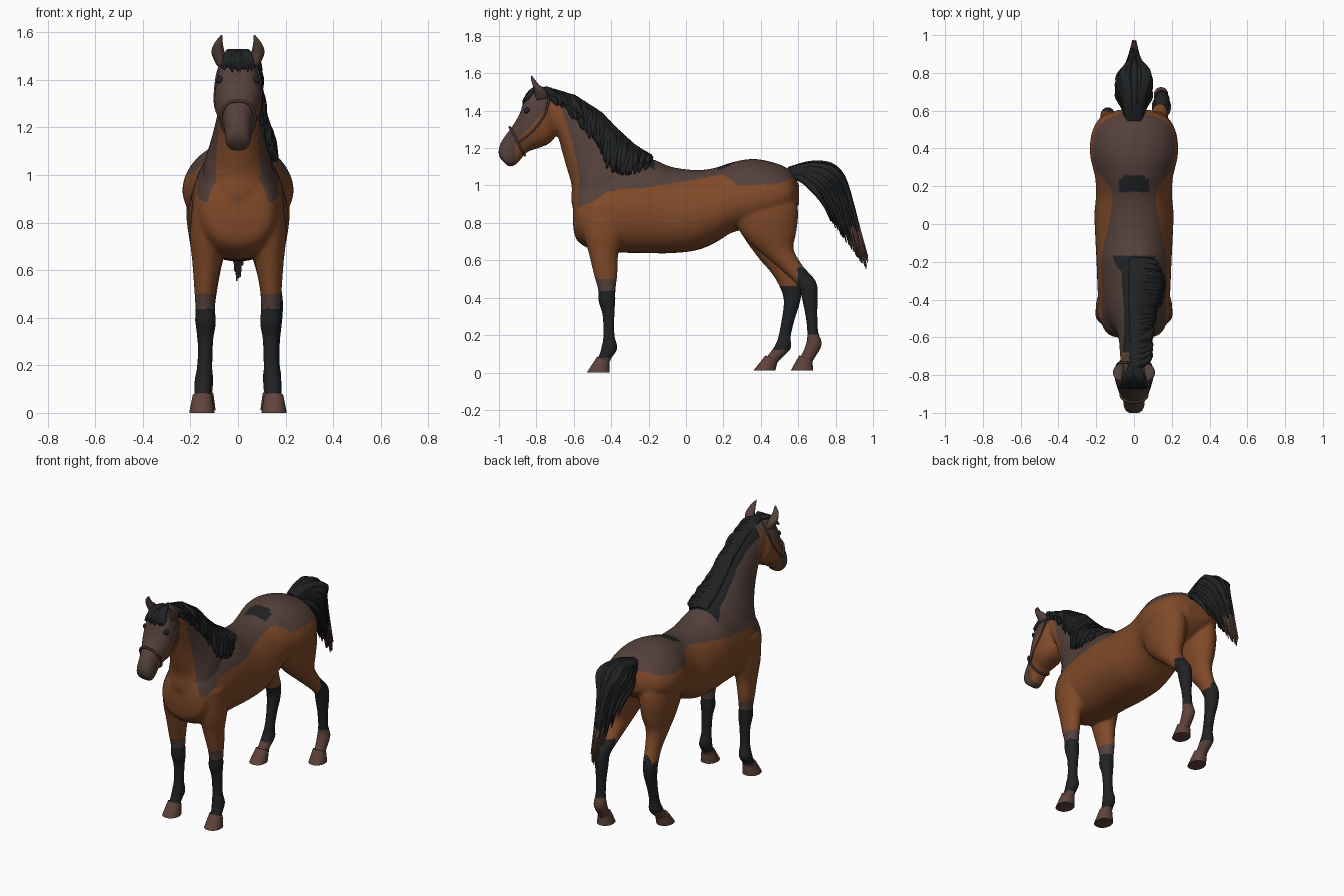
import bpy, bmesh, math, random
random.seed(4)


def mat(name, rgb):
    m = bpy.data.materials.new(name)
    m.diffuse_color = (*rgb, 1)
    return m


BAY = mat("bay coat", (0.215, 0.068, 0.022))
BROWN = mat("dark brown coat", (0.088, 0.051, 0.043))
BLACK = mat("black hair", (0.014, 0.016, 0.017))
HOOF = mat("hoof brown", (0.115, 0.056, 0.044))
STRAP = mat("halter leather", (0.065, 0.038, 0.032))


def catmull(pts, sub=4):
    out, n = [], len(pts)
    for i in range(n - 1):
        q = (pts[max(i - 1, 0)], pts[i], pts[i + 1], pts[min(i + 2, n - 1)])
        for k in range(sub):
            t = k / sub
            out.append(tuple(.5 * (2 * b + (c - a) * t + (2 * a - 5 * b + 4 * c - d) * t * t
                                   + (3 * b - a - 3 * c + d) * t ** 3) for a, b, c, d in zip(*q)))
    return out + [tuple(pts[-1])]


def lerp(tab, v):
    """Piecewise linear lookup in rows (key, values...)."""
    if v <= tab[0][0]:
        return tab[0][1:]
    for a, b in zip(tab, tab[1:]):
        if v <= b[0]:
            f = (v - a[0]) / (b[0] - a[0])
            return tuple(p + (q - p) * f for p, q in zip(a[1:], b[1:]))
    return tab[-1][1:]


def ring(s, n, side, egg, e):
    """Cross-section between outline points (y,z) and (y,z), half width w, centre x."""
    ya, za, yb, zb, w, x = s
    pts = []
    for i in range(n):
        a = 2 * math.pi * i / n
        c, sn = math.cos(a), math.sin(a)
        px = math.copysign(abs(sn) ** e, sn) * w * (1 - egg * c)
        pts.append((side * (x + px), (ya + yb) / 2 + c * (ya - yb) / 2, (za + zb) / 2 + c * (za - zb) / 2))
    return pts


def loft(bm, st, side=1, egg=0.0, e=1.0, n=28, sub=4):
    st = [tuple(s) if len(s) == 6 else (*s, 0) for s in st]
    rings = [[bm.verts.new(p) for p in ring(s, n, side, egg, e)] for s in catmull(st, sub)]
    for a, b in zip(rings, rings[1:]):
        for i in range(n):
            bm.faces.new((a[i], a[(i + 1) % n], b[(i + 1) % n], b[i]))
    bm.faces.new(rings[0])
    bm.faces.new(rings[-1])


def add(name, mesh, mats):
    ob = bpy.data.objects.new(name, mesh)
    bpy.context.collection.objects.link(ob)
    for m in mats:
        if m.name not in [k.name for k in mesh.materials if k]:
            mesh.materials.append(m)
    mesh.polygons.foreach_set("use_smooth", [True] * len(mesh.polygons))
    return ob


def from_bm(name, bm, mats):
    bmesh.ops.recalc_face_normals(bm, faces=bm.faces)
    me = bpy.data.meshes.new(name)
    bm.to_mesh(me)
    bm.free()
    return add(name, me, mats)


def baked(ob):
    bpy.context.view_layer.update()
    return bpy.data.meshes.new_from_object(ob.evaluated_get(bpy.context.evaluated_depsgraph_get()))


def strands(name, paths, mats, closed=False):
    """Tapered tubes through points (x,y,z,radius)."""
    cu = bpy.data.curves.new(name, 'CURVE')
    cu.dimensions, cu.bevel_depth, cu.bevel_resolution, cu.use_fill_caps = '3D', 1.0, 1, True
    for path in paths:
        pts = path if closed else catmull(path)
        sp = cu.splines.new('POLY')
        sp.points.add(len(pts) - 1)
        for p, q in zip(sp.points, pts):
            p.co, p.radius = (*q[:3], 1), max(q[3], .001)
        sp.use_cyclic_u = closed
    tmp = bpy.data.objects.new("tmp", cu)
    bpy.context.collection.objects.link(tmp)
    me = baked(tmp)
    bpy.data.objects.remove(tmp)
    me.name = name
    me.materials.clear()
    return add(name, me, mats)


# Body: overlapping lofts fused into one skin
bm = bmesh.new()
loft(bm, [(-.605, .92, -.605, .8, .06), (-.575, 1.02, -.585, .71, .14), (-.48, 1.08, -.5, .655, .18),
          (-.36, 1.13, -.38, .642, .19), (-.2, 1.145, -.2, .638, .197), (-.08, 1.1, -.08, .638, .203),
          (.05, 1.083, .05, .652, .208), (.15, 1.093, .15, .69, .2), (.25, 1.125, .25, .75, .205),
          (.36, 1.142, .36, .77, .23), (.47, 1.122, .47, .8, .225), (.56, 1.08, .56, .85, .18),
          (.605, 1.0, .605, .9, .08)], egg=.12, e=.9, n=40)
# neck
loft(bm, [(-.16, 1.1, -.5, .72, .15), (-.26, 1.18, -.605, .88, .145), (-.36, 1.27, -.612, 1.0, .115),
          (-.46, 1.37, -.64, 1.1, .09), (-.57, 1.45, -.665, 1.19, .078), (-.68, 1.505, -.69, 1.27, .074),
          (-.77, 1.51, -.75, 1.33, .065)], egg=.15)
# head
loft(bm, [(-.74, 1.515, -.7, 1.36, .06), (-.82, 1.51, -.695, 1.27, .088), (-.865, 1.455, -.735, 1.222, .098),
          (-.887, 1.39, -.79, 1.2, .096), (-.92, 1.33, -.845, 1.18, .076), (-.96, 1.275, -.875, 1.15, .06),
          (-.992, 1.225, -.905, 1.115, .056), (-1.003, 1.175, -.94, 1.1, .05), (-.99, 1.14, -.96, 1.11, .03)], e=.78)
# legs: the right hind stands further back than the left
foreleg = [(-.56, .9, -.3, .9, .065, .125), (-.55, .75, -.33, .75, .072, .13), (-.518, .63, -.362, .63, .06, .132),
           (-.492, .52, -.367, .52, .046, .138), (-.47, .44, -.377, .44, .041, .138), (-.468, .38, -.378, .38, .044, .136),
           (-.447, .31, -.382, .31, .034, .137), (-.442, .2, -.382, .2, .032, .14), (-.45, .145, -.366, .13, .039, .144),
           (-.462, .1, -.396, .08, .035, .148), (-.485, .06, -.415, .04, .035, .15)]
thigh = [(.27, .95, .58, .95, .09, .12), (.265, .82, .6, .86, .1, .118), (.31, .72, .588, .74, .085, .12)]
hind_right = thigh + [(.43, .615, .575, .66, .06, .125), (.53, .53, .625, .57, .046, .135), (.6, .46, .695, .488, .041, .148),
                      (.618, .4, .704, .41, .04, .148), (.637, .31, .702, .31, .032, .146), (.648, .22, .707, .22, .031, .144),
                      (.643, .16, .727, .15, .039, .143), (.62, .1, .69, .08, .035, .143), (.595, .06, .665, .04, .035, .143)]
hind_left = thigh + [(.385, .615, .562, .65, .06, .125), (.465, .52, .58, .55, .046, .13), (.512, .43, .618, .458, .041, .138),
                     (.522, .37, .61, .375, .04, .138), (.512, .29, .582, .285, .032, .138), (.495, .2, .56, .19, .031, .14),
                     (.478, .15, .562, .13, .039, .142), (.44, .095, .51, .075, .035, .143), (.41, .06, .48, .04, .035, .143)]
for st, side in ((foreleg, 1), (foreleg, -1), (hind_right, 1), (hind_left, -1)):
    loft(bm, st, side)
skin = from_bm("skin", bm, [])
rm = skin.modifiers.new("fuse", 'REMESH')
rm.mode, rm.voxel_size = 'VOXEL', .009
sm = skin.modifiers.new("soften", 'SMOOTH')
sm.factor, sm.iterations = .5, 6
me = baked(skin)
bpy.data.objects.remove(skin)
me.name = "horse_body"
me.materials.clear()
body = add("horse_body", me, [BAY, BROWN, BLACK, HOOF])

# Coat zones, as rules on the face centre
SADDLE = [(-.62, .87), (-.5, .91), (-.42, .97), (-.2, .99), (.2, 1.06), (.28, 1.0), (.5, 1.01), (.6, 1.05)]
THROAT = [(.88, -.585), (1.05, -.57), (1.2, -.6), (1.4, -.66), (1.5, -.72)]
CREST = [(-.74, 1.52), (-.57, 1.455), (-.46, 1.375), (-.36, 1.275), (-.26, 1.19), (-.17, 1.14)]


def coat(x, y, z):
    if z < .6 and y > .3:
        if z < (.2 if x > 0 else .12):
            return 3
        return 2 if z < (.44 if x > 0 else .46) or (y > .595 and z < .56) else 0
    if z < .5:
        return 3 if z < .08 else 2 if z < .44 else 1
    if y < -.68 and z > 1.05:
        return 1 if y < -.91 or z > 1.22 + 1.1 * (y + .92) else 0
    if y < -.17 and z > lerp(CREST, y)[0] - .055:
        return 2
    if .17 < y < .26 and abs(x) < (.08 if y < .24 else .06) and z > 1.0:
        return 2
    return 1 if z > lerp(SADDLE, y)[0] and y > lerp(THROAT, z)[0] else 0


for p in me.polygons:
    p.material_index = coat(*p.center)

# Hooves
for name, st, side in (
        ("front_hoof_right", [(-.475, .085, -.408, .06, .041, .15), (-.53, 0, -.408, 0, .053, .152)], 1),
        ("front_hoof_left", [(-.475, .085, -.408, .06, .041, .15), (-.53, 0, -.408, 0, .053, .152)], -1),
        ("hind_hoof_right", [(.605, .092, .675, .067, .04, .143), (.56, .01, .68, .01, .051, .145)], 1),
        ("hind_hoof_left", [(.425, .092, .492, .067, .04, .143), (.36, .01, .478, .01, .051, .145)], -1)):
    bm = bmesh.new()
    loft(bm, st, side, e=.85)
    from_bm(name, bm, [HOOF]).data.set_sharp_from_angle(angle=math.radians(40))

# Ears and eyes
for side, label in ((1, "right"), (-1, "left")):
    bm = bmesh.new()
    loft(bm, [(-.8, 1.455, -.735, 1.47, .022, .068), (-.812, 1.51, -.75, 1.51, .028, .083),
              (-.826, 1.555, -.787, 1.54, .02, .083), (-.83, 1.588, -.82, 1.583, .004, .07)], side, n=16)
    from_bm("ear_" + label, bm, [BROWN])
    bm = bmesh.new()
    bmesh.ops.create_uvsphere(bm, u_segments=16, v_segments=10, radius=.017)
    bmesh.ops.translate(bm, verts=bm.verts, vec=(side * .074, -.85, 1.4))
    from_bm("eye_" + label, bm, [BLACK])

# Halter: noseband and cheek straps
nose = ring((-.943, 1.312, -.862, 1.162, .071, 0), 32, 1, 0, .78)
strap = strands("noseband", [[(*p, .007) for p in nose]], [STRAP], True)
strands("cheek_straps", [[(s * .072, -.895, 1.23, .006), (s * .095, -.82, 1.29, .006), (s * .094, -.76, 1.37, .006),
                          (s * .078, -.735, 1.45, .006), (s * .03, -.735, 1.515, .006)] for s in (1, -1)], [STRAP])

# Mane: locks from the crest falling over the right side (crest y,z, tip y,z, neck half width)
MANE = [(0, -.75, 1.51, -.69, 1.45, .07), (.2, -.6, 1.465, -.56, 1.35, .08), (.42, -.46, 1.375, -.46, 1.2, .095),
        (.6, -.38, 1.29, -.39, 1.07, .13), (.8, -.28, 1.2, -.31, 1.07, .14), (1, -.19, 1.145, -.21, 1.1, .1)]
locks = []
for i in range(110):
    cy, cz, ty, tz, w = lerp(MANE, (i + random.random()) / 110)
    ty, tz, o = ty + random.uniform(-.02, .02), tz + random.uniform(-.02, .03), random.uniform(0, .018)
    f = lambda k: (cy + (ty - cy) * k, cz + (tz - cz) * k)
    locks.append([(-.02, cy, cz - .008, .014), (.01, cy, cz + .004, .018), (.72 * w + o, *f(.3), .018),
                  (.98 * w + o, *f(.7), .015), (w + o + .008, *f(1), .004)])
strands("mane", locks, [BLACK])

# Forelock
strands("forelock", [[(x * .3, -.75, 1.515, .012), (x * .7, -.81, 1.515, .013), (x, -.85, 1.48 - abs(x) * .2, .011),
                      (x * 1.1, -.872, 1.435 + abs(x) * .3 + random.uniform(-.01, .01), .003)]
                     for x in [(i - 8) * .0075 for i in range(17)]], [BLACK])

# Tail: arched fan of locks, inner short to outer long
INNER = [(.55, 1.06), (.62, 1.045), (.68, 1.0), (.73, .93), (.77, .85)]
OUTER = [(.55, 1.085), (.68, 1.118), (.8, 1.095), (.875, .96), (.975, .58)]
hairs = []
for i in range(110):
    u = random.random() ** .8
    x = random.uniform(-.085, .085)
    j = random.uniform(-.03, .03)
    path = []
    for k, (a, b) in enumerate(zip(INNER, OUTER)):
        s = (.3, .6, 1, .85 - .5 * u, .6 - .5 * u)[k] * x
        d = j if k == 4 else 0
        path.append((s, a[0] + (b[0] - a[0]) * u + d * .3, a[1] + (b[1] - a[1]) * u + d - abs(s) * .25,
                     (.018, .02, .019, .013, .003)[k]))
    hairs.append(path)
tail = strands("tail", hairs, [BLACK, HOOF])
for p in tail.data.polygons:
    p.material_index = 1 if p.center.z < .74 and p.center.y > .87 else 0
